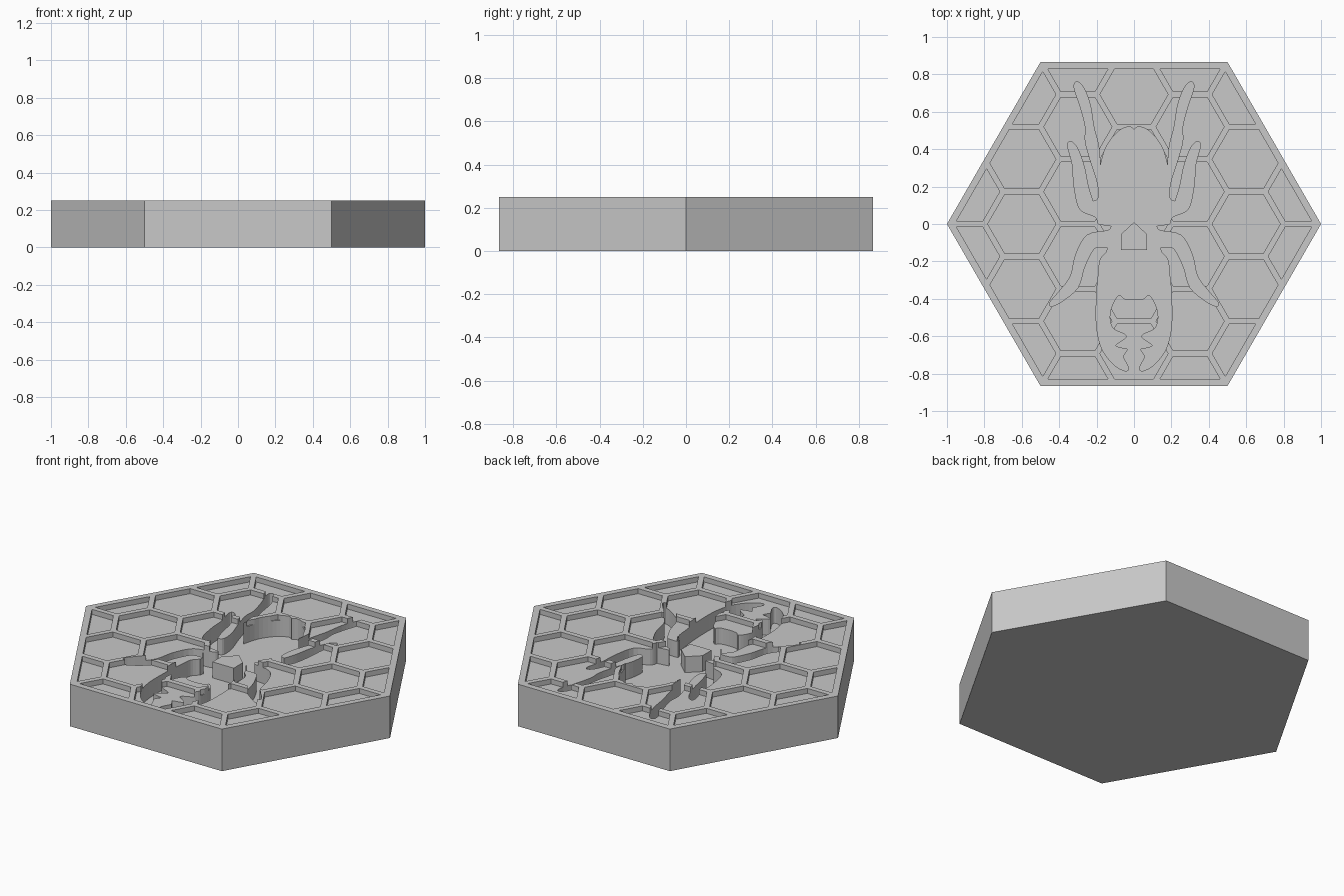
import bpy
import bmesh
import math
from mathutils import Vector

TOP, CELL_FLOOR, INSECT_FLOOR = .25, .22, .125

start_cube = bpy.data.objects.get("Cube")
if start_cube:
    bpy.data.objects.remove(start_cube, do_unlink=True)

grey = bpy.data.materials.new("stone grey")
grey.use_nodes = True
grey.diffuse_color = (.58, .58, .58, 1)
grey.node_tree.nodes["Principled BSDF"].inputs["Base Color"].default_value = grey.diffuse_color


def hexagon(radius, cx=0, cy=0):
    """Corner points of a hexagon pointing along x."""
    return [(cx + radius * math.cos(math.radians(60 * i)),
             cy + radius * math.sin(math.radians(60 * i))) for i in range(6)]


def prism(name, outlines, bottom, top, clip_apothem=None):
    """Extrude flat outlines upwards, optionally trimmed to a hexagonal border."""
    bm = bmesh.new()
    for outline in outlines:
        bm.faces.new([bm.verts.new((x, y, bottom)) for x, y in outline])
    if clip_apothem:
        for i in range(6):
            angle = math.radians(30 + 60 * i)
            normal = Vector((math.cos(angle), math.sin(angle), 0))
            bmesh.ops.bisect_plane(bm, geom=bm.verts[:] + bm.edges[:] + bm.faces[:],
                                   plane_co=normal * clip_apothem, plane_no=normal,
                                   clear_outer=True)
    grown = bmesh.ops.extrude_face_region(bm, geom=bm.faces[:])
    moved = [v for v in grown["geom"] if isinstance(v, bmesh.types.BMVert)]
    bmesh.ops.translate(bm, verts=moved, vec=(0, 0, top - bottom))
    bmesh.ops.recalc_face_normals(bm, faces=bm.faces[:])
    mesh = bpy.data.meshes.new(name)
    bm.to_mesh(mesh)
    bm.free()
    mesh.materials.append(grey)
    obj = bpy.data.objects.new(name, mesh)
    bpy.context.scene.collection.objects.link(obj)
    return obj


def carve(target, cutter):
    """Subtract the cutter from the target and discard the cutter."""
    cutter.hide_render = True
    modifier = target.modifiers.new("carve", "BOOLEAN")
    modifier.operation = "DIFFERENCE"
    modifier.solver = "EXACT"
    modifier.object = cutter
    bpy.context.view_layer.objects.active = target
    bpy.ops.object.modifier_apply(modifier=modifier.name)
    bpy.data.objects.remove(cutter, do_unlink=True)


def smooth_path(points, steps=4):
    """Open Catmull-Rom curve through the points."""
    pts = [Vector(p) for p in points]
    pts = [pts[0]] + pts + [pts[-1]]
    path = []
    for a, b, c, d in zip(pts, pts[1:], pts[2:], pts[3:]):
        for s in range(steps):
            t = s / steps
            path.append(b + (c - a) * (t / 2)
                        + (a * 2 - b * 5 + c * 4 - d) * (t * t / 2)
                        + (b * 3 - a - c * 3 + d) * (t ** 3 / 2))
    return path + [pts[-1]]


# Hexagonal tile
tile = prism("tile", [hexagon(1)], 0, TOP)

# Shallow honeycomb cells, trimmed by the rim
cells = []
for column in range(-3, 4):
    for row in range(-3, 4):
        cy = (row + (column % 2) / 2) * .2 * math.sqrt(3)
        cx = column * .3
        reach = max(abs(cy), abs(cx) * math.cos(math.pi / 6) + abs(cy) / 2)
        if reach < .95:
            cells.append(hexagon(.182, cx, cy))
carve(tile, prism("cell_cutter", cells, CELL_FLOOR, TOP + .1, clip_apothem=.83))

# Half outline of the engraved insect, one smooth run per body part
head = [(0, .505), (.03, .52), (.09, .49), (.15, .41), (.18, .31)]
front_leg = [(.18, .31), (.19, .42), (.215, .52), (.235, .64), (.27, .73), (.305, .76),
             (.32, .73), (.285, .62), (.26, .52), (.26, .44), (.23, .33), (.195, .22),
             (.19, .14), (.22, .12)]
middle_leg = [(.22, .12), (.245, .2), (.265, .3), (.3, .4), (.335, .44), (.355, .42),
              (.33, .32), (.32, .2), (.29, .08), (.21, .04), (.19, 0)]
hind_leg = [(.12, -.01), (.14, -.035), (.25, -.06), (.31, -.16), (.34, -.28),
            (.4, -.36), (.45, -.42), (.44, -.44), (.38, -.41), (.3, -.34),
            (.265, -.23), (.22, -.14), (.19, -.125), (.14, -.125)]
abdomen = [(.145, -.15), (.18, -.19), (.19, -.27), (.2, -.38), (.2, -.55),
           (.17, -.67), (.11, -.75), (.05, -.785), (.03, -.77), (.06, -.71)]
tail_marking = [(.035, -.67), (.1, -.65), (.04, -.6), (.11, -.56), (.13, -.5),
                (.115, -.43), (.08, -.38), (.05, -.4), (0, -.405)]

half = []
for part in (head, front_leg, middle_leg, hind_leg, abdomen, tail_marking):
    for point in smooth_path(part):
        if not half or (point - half[-1]).length > .001:
            half.append(point)
mirrored = [Vector((-p.x, p.y)) for p in reversed(half[1:-1])]
carve(tile, prism("insect_cutter", [half + mirrored], INSECT_FLOOR, TOP + .1))

# Raised marking standing on the floor of the engraved body
prism("thorax_marking", [[(-.07, -.14), (.07, -.14), (.07, -.055), (0, .01), (-.07, -.055)]],
      INSECT_FLOOR - .01, CELL_FLOOR)
